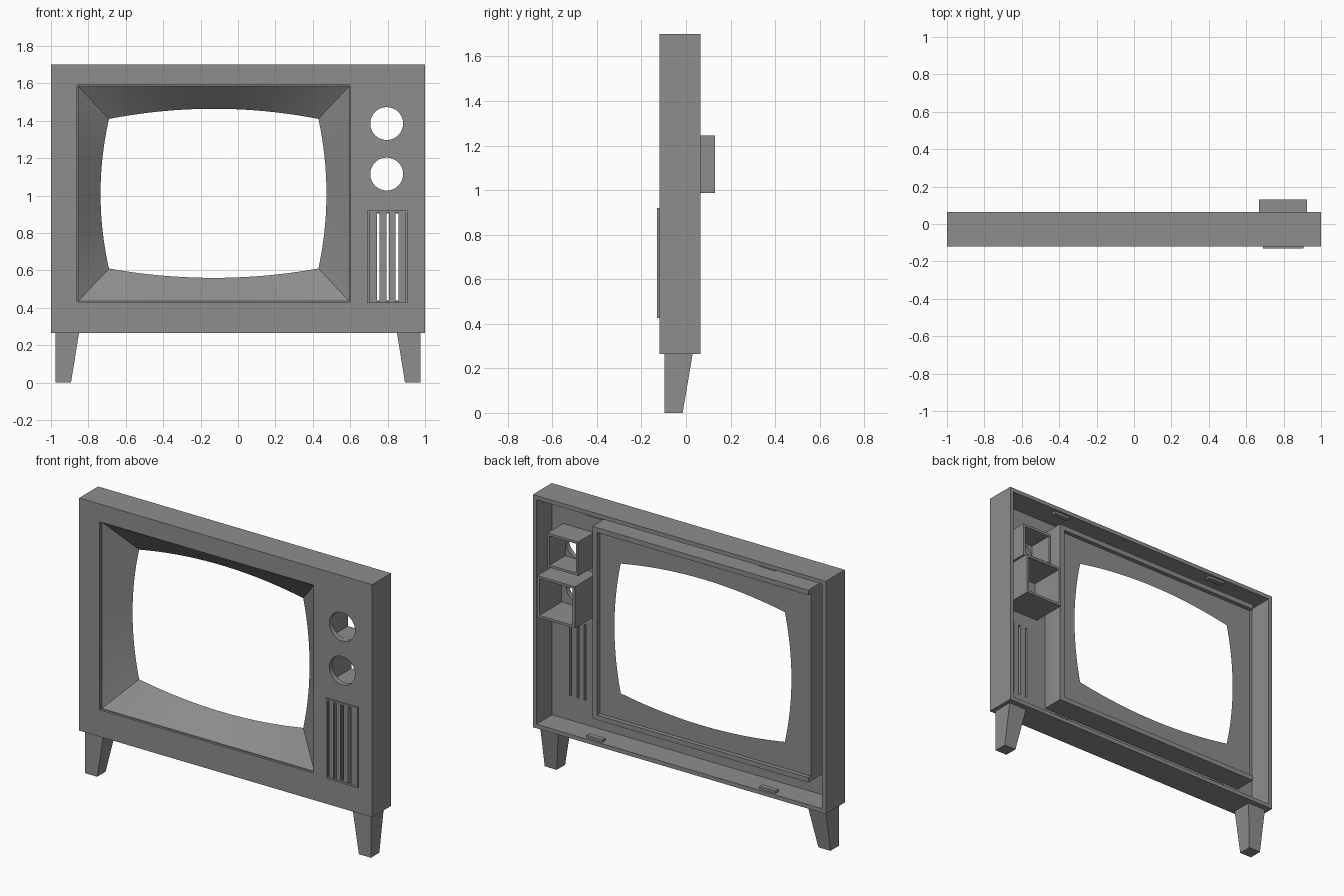
import bpy, bmesh, math

if "Cube" in bpy.data.objects:
    bpy.data.objects.remove(bpy.data.objects["Cube"])

mat = bpy.data.materials.new("cabinet grey")
mat.diffuse_color = (0.27, 0.27, 0.27, 1)
mat.use_nodes = True
mat.node_tree.nodes["Principled BSDF"].inputs["Base Color"].default_value = mat.diffuse_color


def make(name, verts, faces):
    me = bpy.data.meshes.new(name)
    me.from_pydata(verts, [], faces)
    bm = bmesh.new()
    bm.from_mesh(me)
    bmesh.ops.recalc_face_normals(bm, faces=bm.faces)
    bm.to_mesh(me)
    bm.free()
    me.materials.append(mat)
    ob = bpy.data.objects.new(name, me)
    bpy.context.collection.objects.link(ob)
    return ob


def loft(name, loops, ring=False):
    """Bridge equal loops; cap the ends, or join last to first when ring."""
    n, m = len(loops[0]), len(loops)
    verts = [p for lp in loops for p in lp]
    faces = []
    for k in range(m if ring else m - 1):
        a, b = k * n, (k + 1) % m * n
        faces += [(a + i, a + (i + 1) % n, b + (i + 1) % n, b + i) for i in range(n)]
    if not ring:
        faces += [tuple(range(n)), tuple(range((m - 1) * n, m * n))]
    return make(name, verts, faces)


def rect(x0, x1, z0, z1, y, n=1, bulge=(0, 0, 0, 0)):
    """Rectangle loop at depth y; each side has n steps and may bow outwards."""
    c = [(x0, z0), (x1, z0), (x1, z1), (x0, z1)]
    out = [(0, -1), (1, 0), (0, 1), (-1, 0)]
    pts = []
    for s in range(4):
        (ax, az), (bx, bz) = c[s], c[(s + 1) % 4]
        for i in range(n):
            t = i / n
            d = bulge[s] * 4 * t * (1 - t)
            pts.append((ax + (bx - ax) * t + out[s][0] * d, y,
                        az + (bz - az) * t + out[s][1] * d))
    return pts


def box(name, x0, x1, y0, y1, z0, z1):
    return loft(name, [rect(x0, x1, z0, z1, y0), rect(x0, x1, z0, z1, y1)])


def tube(name, x0, x1, y0, y1, z0, z1, t):
    o, i = (x0, x1, z0, z1), (x0 + t, x1 - t, z0 + t, z1 - t)
    return loft(name, [rect(*o, y0), rect(*o, y1), rect(*i, y1), rect(*i, y0)], True)


def cut(ob, cutter):
    mod = ob.modifiers.new("cut", 'BOOLEAN')
    mod.operation, mod.solver, mod.object = 'DIFFERENCE', 'EXACT', cutter
    bpy.context.view_layer.objects.active = ob
    bpy.ops.object.modifier_apply(modifier=mod.name)
    bpy.data.objects.remove(cutter)


def smooth(ob, deg):
    bpy.ops.object.select_all(action='DESELECT')
    ob.select_set(True)
    bpy.context.view_layer.objects.active = ob
    bpy.ops.object.shade_smooth_by_angle(angle=math.radians(deg))


FRONT, PANEL, BACK = -0.12, -0.088, 0.065
KNOB_X, KNOB_Z = 0.795, (1.385, 1.115)

# cabinet shell: hollow from behind, with screen, dial and speaker openings
cabinet = box("cabinet", -1, 1, FRONT, BACK, 0.265, 1.70)
cut(cabinet, box("cutter", -0.975, 0.975, PANEL, 0.2, 0.29, 1.675))
cut(cabinet, box("cutter", -0.86, 0.60, -0.3, 0.0, 0.43, 1.59))
for z in KNOB_Z:
    hole = []
    for y in (-0.3, 0.0):
        hole.append([(KNOB_X + 0.088 * math.cos(a * math.tau / 32), y,
                      z + 0.088 * math.sin(a * math.tau / 32)) for a in range(32)])
    cut(cabinet, loft("cutter", hole))
SLOTS = (0.75, 0.80, 0.85)
for x in SLOTS:
    cut(cabinet, box("cutter", x - 0.007, x + 0.007, -0.3, 0.0, 0.44, 0.905))
smooth(cabinet, 30)

# funnel shaped screen surround with a bowed opening
N = 20
surround = loft("screen_surround", [
    rect(-0.86, 0.60, 0.43, 1.59, FRONT, N),
    rect(-0.86, 0.60, 0.43, 1.59, -0.106, N),
    rect(-0.855, 0.595, 0.435, 1.585, -0.106, N),
    rect(-0.69, 0.43, 0.61, 1.41, 0.022, N, (0.05, 0.043, 0.054, 0.045)),
    rect(-0.868, 0.605, 0.417, 1.603, 0.022, N),
    rect(-0.868, 0.605, 0.417, 1.603, -0.1, N)], True)
smooth(surround, 20)

# raised rim behind the surround on three sides
box("rim_top", -0.868, 0.605, 0.0, 0.048, 1.573, 1.603)
box("rim_bottom", -0.868, 0.605, 0.0, 0.048, 0.417, 0.447)
box("rim_side", 0.573, 0.605, 0.0, 0.048, 0.447, 1.573)

# open dial housings behind the round holes
tube("upper_dial_housing", 0.69, 0.90, PANEL - 0.005, BACK, 1.28, 1.49, 0.015)
tube("lower_dial_housing", 0.667, 0.925, PANEL - 0.005, 0.13, 0.988, 1.245, 0.015)

# speaker grille frame and slats
tube("grille_frame", 0.69, 0.905, -0.13, FRONT + 0.002, 0.425, 0.92, 0.012)
for x in (0.725, 0.775, 0.825, 0.875):
    box("grille_slat", x - 0.015, x + 0.015, -0.127, FRONT + 0.002, 0.437, 0.908)

# fixing tabs on the inside floor and ceiling
for x in (-0.59, 0.59):
    box("floor_tab", x - 0.055, x + 0.055, 0.02, 0.05, 0.285, 0.305)
    box("ceiling_tab", x - 0.055, x + 0.055, 0.02, 0.05, 1.66, 1.68)

# tapered legs, upright on their outer and front sides
for s in (-1, 1):
    loft("leg", [[(s * x, y, z) for x, y in
                  ((0.975, -0.097), (0.975, y1), (x1, y1), (x1, -0.097))]
                 for z, x1, y1 in ((0, 0.893, -0.015), (0.266, 0.85, 0.03))])
